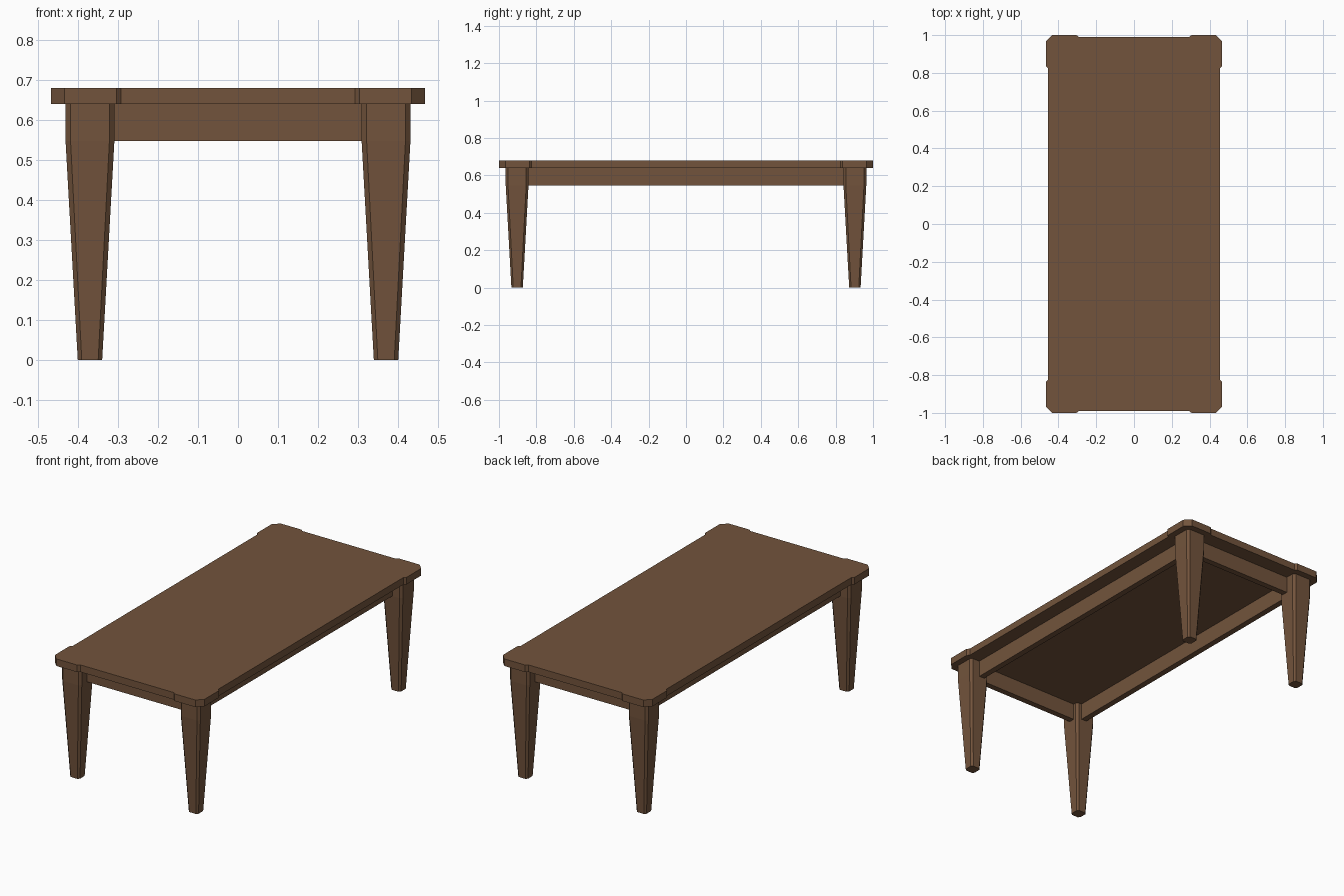
import bpy, bmesh

if "Cube" in bpy.data.objects:
    bpy.data.objects.remove(bpy.data.objects["Cube"])

wood = bpy.data.materials.new("brown wood")
wood.diffuse_color = (0.17, 0.088, 0.045, 1)
wood.use_nodes = True
wood.node_tree.nodes["Principled BSDF"].inputs["Base Color"].default_value = wood.diffuse_color


def loft(name, rings):
    """Closed solid through a stack of equal-length point rings, bottom to top."""
    bm = bmesh.new()
    loops = [[bm.verts.new(p) for p in ring] for ring in rings]
    n = len(loops[0])
    for a, b in zip(loops, loops[1:]):
        for i in range(n):
            j = (i + 1) % n
            bm.faces.new((a[i], a[j], b[j], b[i]))
    bm.faces.new(loops[0][::-1])
    bm.faces.new(loops[-1])
    bmesh.ops.recalc_face_normals(bm, faces=bm.faces)
    me = bpy.data.meshes.new(name)
    bm.to_mesh(me)
    bm.free()
    me.materials.append(wood)
    ob = bpy.data.objects.new(name, me)
    bpy.context.collection.objects.link(ob)
    return ob


def mirrored(quarter):
    """Full outline from the +x +y quarter, going counter-clockwise."""
    q2 = [(-x, y) for x, y in reversed(quarter)]
    half = quarter + q2
    return half + [(-x, -y) for x, y in half]


def chamfered_square(cx, cy, h, c, z):
    return [(cx + x, cy + y, z) for x, y in mirrored([(h, h - c), (h - c, h)])]


def box(name, x0, x1, y0, y1, z0, z1):
    return loft(name, [[(x0, y0, z), (x1, y0, z), (x1, y1, z), (x0, y1, z)] for z in (z0, z1)])


# table top: clipped corners that stand slightly proud of the edges
outline = mirrored([(0.455, 0.825), (0.467, 0.837), (0.467, 0.966),
                    (0.434, 1.0), (0.304, 1.0), (0.292, 0.989)])
loft("table_top", [[(x, y, z) for x, y in outline] for z in (0.64, 0.68)])

# tapered legs with chamfered corners
for sx, side in ((-1, "left"), (1, "right")):
    for sy, end in ((-1, "front"), (1, "back")):
        cx, cy = sx * 0.37, sy * 0.903
        loft(f"{end}_{side}_leg", [chamfered_square(cx, cy, 0.0305, 0.01, 0),
                                   chamfered_square(cx, cy, 0.061, 0.0125, 0.547),
                                   chamfered_square(cx, cy, 0.061, 0.0125, 0.64)])

# aprons between the legs
for s, side, end in ((-1, "left", "front"), (1, "right", "back")):
    xs = sorted((s * 0.34, s * 0.374))
    ys = sorted((s * 0.87, s * 0.904))
    box(f"{side}_apron", *xs, -0.86, 0.86, 0.547, 0.64)
    box(f"{end}_apron", -0.33, 0.33, *ys, 0.547, 0.64)
